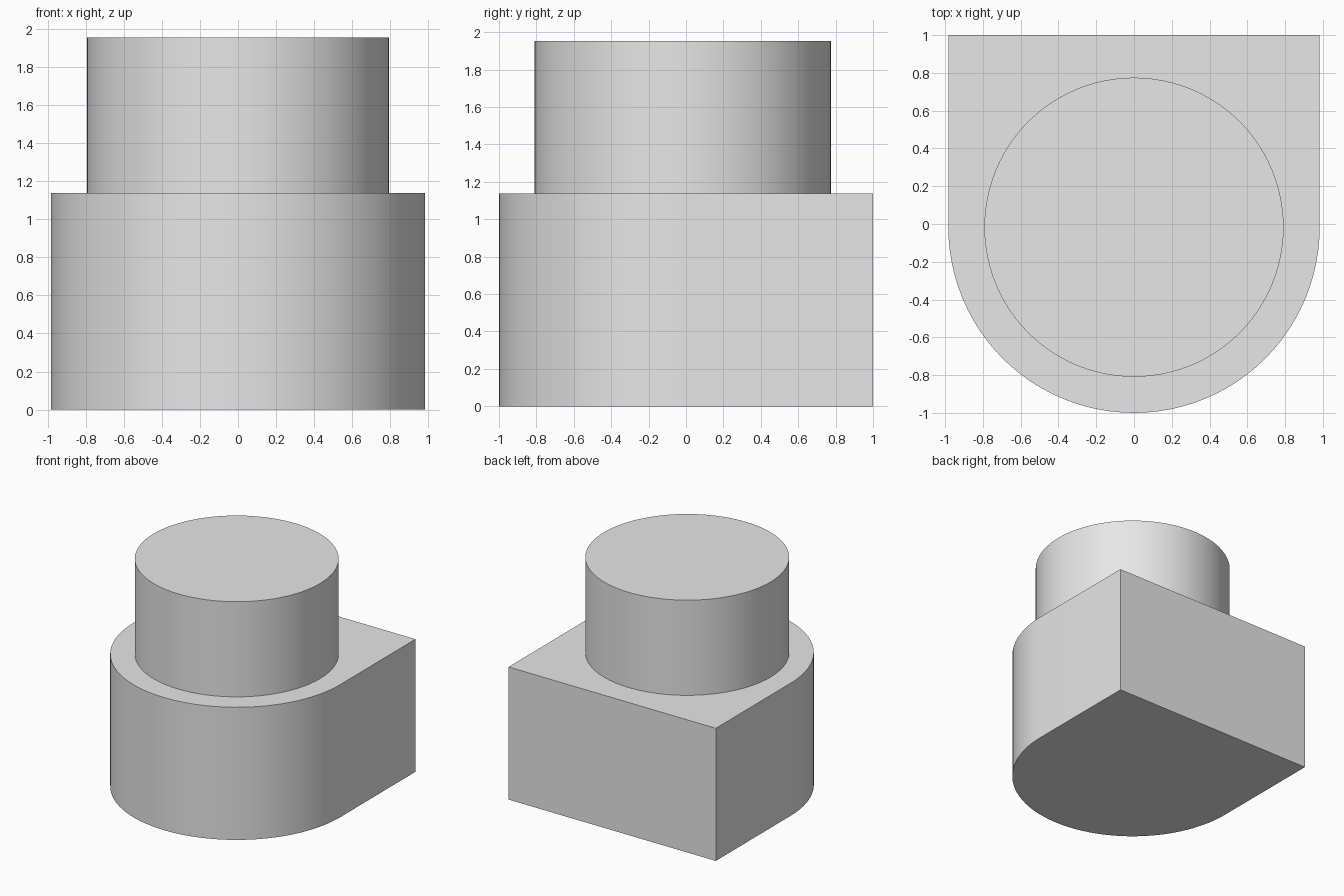
import bpy
import bmesh
from math import cos, sin, pi, radians

cube = bpy.data.objects.get("Cube")
if cube:
    bpy.data.objects.remove(cube, do_unlink=True)

grey = bpy.data.materials.new("light_grey")
grey.use_nodes = True
colour = (0.8, 0.8, 0.8, 1)
grey.diffuse_color = colour
grey.node_tree.nodes["Principled BSDF"].inputs["Base Color"].default_value = colour


def arc(radius, centre_y, start, end, steps):
    """Points along an arc centred on x = 0."""
    angles = [start + (end - start) * i / steps for i in range(steps + 1)]
    return [(radius * cos(a), centre_y + radius * sin(a)) for a in angles]


def extrude_outline(name, outline, bottom, top):
    """Closed solid from a flat outline, smooth on its curved sides."""
    bm = bmesh.new()
    face = bm.faces.new([bm.verts.new((x, y, bottom)) for x, y in outline])
    extruded = bmesh.ops.extrude_face_region(bm, geom=[face], use_keep_orig=True)
    verts = [v for v in extruded["geom"] if isinstance(v, bmesh.types.BMVert)]
    bmesh.ops.translate(bm, verts=verts, vec=(0, 0, top - bottom))
    bmesh.ops.recalc_face_normals(bm, faces=bm.faces)
    mesh = bpy.data.meshes.new(name)
    bm.to_mesh(mesh)
    bm.free()
    mesh.materials.append(grey)
    obj = bpy.data.objects.new(name, mesh)
    bpy.context.collection.objects.link(obj)
    bpy.ops.object.select_all(action="DESELECT")
    obj.select_set(True)
    bpy.context.view_layer.objects.active = obj
    bpy.ops.object.shade_smooth_by_angle(angle=radians(30))
    return obj


STEP = 1.137
CENTRE_Y = -0.017

# Base: rounded front, square back
base_outline = arc(0.983, CENTRE_Y, pi, 2 * pi, 48) + [(0.983, 1), (-0.983, 1)]
extrude_outline("rounded_base", base_outline, 0, STEP)

# Round boss standing on the base
boss_outline = arc(0.792, CENTRE_Y, 0, 2 * pi, 96)[:-1]
extrude_outline("round_boss", boss_outline, STEP, 1.953)
